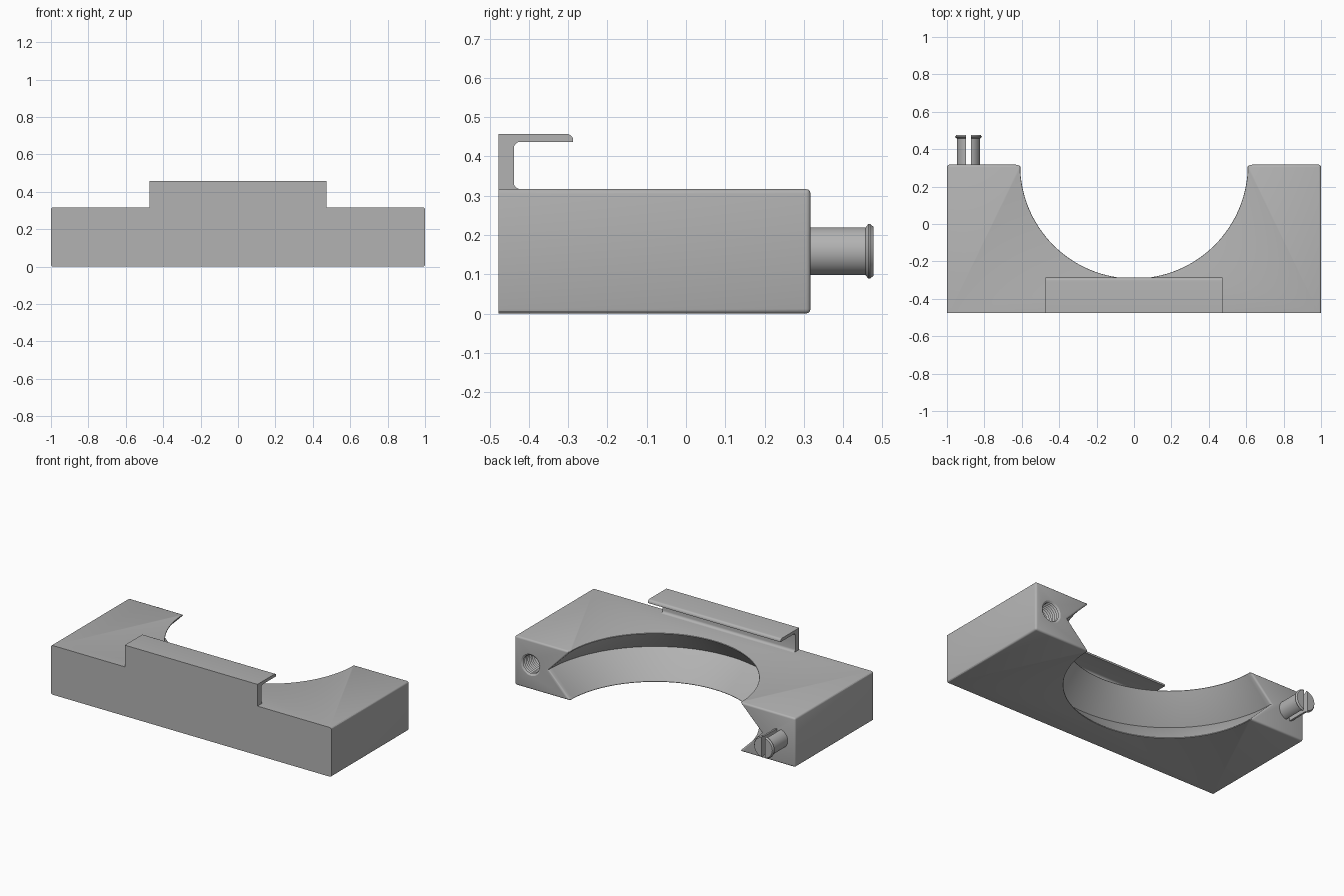
import bpy, bmesh, math
from mathutils import Matrix, Vector

cube = bpy.data.objects.get("Cube")
if cube:
    bpy.data.objects.remove(cube, do_unlink=True)

grey = bpy.data.materials.new("satin grey")
grey.use_nodes = True
grey.diffuse_color = (0.45, 0.45, 0.45, 1)
grey.node_tree.nodes["Principled BSDF"].inputs["Base Color"].default_value = grey.diffuse_color

FRONT, BACK, HEIGHT = -0.477, 0.317, 0.317
MID = HEIGHT / 2
BORE = 0.603
PIN_X = 0.885


def finish(name, bm, angle=30):
    bmesh.ops.recalc_face_normals(bm, faces=bm.faces)
    mesh = bpy.data.meshes.new(name)
    bm.to_mesh(mesh)
    bm.free()
    mesh.materials.append(grey)
    ob = bpy.data.objects.new(name, mesh)
    bpy.context.collection.objects.link(ob)
    bpy.ops.object.select_all(action="DESELECT")
    ob.select_set(True)
    bpy.context.view_layer.objects.active = ob
    bpy.ops.object.shade_smooth_by_angle(angle=math.radians(angle))
    return ob


def lathe(profile, x, steps=40):
    """Closed solid turned about a y-directed axis; profile holds (radius, y)."""
    bm = bmesh.new()
    rings = []
    for r, y in profile:
        turn = [2 * math.pi * i / steps for i in range(steps)]
        rings.append([bm.verts.new((x + r * math.cos(a), y, MID + r * math.sin(a))) for a in turn])
    for a, b in zip(rings, rings[1:]):
        for i in range(steps):
            j = (i + 1) % steps
            bm.faces.new((a[i], a[j], b[j], b[i]))
    bm.faces.new(rings[0])
    bm.faces.new(rings[-1])
    return bm


# Clamp body: half-round recess with a V groove along its wall
bm = bmesh.new()
STEPS = 64
layers = []
for z, r in ((0, BORE), (MID, BORE + MID), (HEIGHT, BORE)):
    arc = [math.pi * (1 + i / STEPS) for i in range(STEPS + 1)]
    layers.append([bm.verts.new((r * math.cos(a), BACK + r * math.sin(a), z)) for a in arc])
corners = [[bm.verts.new((x, y, z)) for x, y in ((1, BACK), (1, FRONT), (-1, FRONT), (-1, BACK))]
           for z in (0, HEIGHT)]
low, mid, top = layers
for a, b in ((low, mid), (mid, top)):
    for i in range(STEPS):
        bm.faces.new((a[i], a[i + 1], b[i + 1], b[i]))
bm.faces.new(low + corners[0])
bm.faces.new(top + corners[1])
for i in range(3):
    bm.faces.new((corners[0][i], corners[0][i + 1], corners[1][i + 1], corners[1][i]))
for end, c in ((0, 3), (-1, 0)):
    bm.faces.new((low[end], mid[end], top[end], corners[1][c], corners[0][c]))
bmesh.ops.recalc_face_normals(bm, faces=bm.faces)


def rounded(edge):
    a, b = (v.co for v in edge.verts)
    at_front = abs(a.y - FRONT) < 1e-4 and abs(b.y - FRONT) < 1e-4
    return not at_front and edge.is_manifold and edge.calc_face_angle_signed() > 0.5


bmesh.ops.bevel(bm, geom=[e for e in bm.edges if rounded(e)], offset=0.012,
                segments=3, profile=0.5, affect="EDGES", clamp_overlap=True)
body = finish("clamp_body", bm)

# Threaded socket cut into the left end
thread = [(0.07, BACK + 0.03)]
for i in range(11):
    y = BACK - 0.016 * i
    thread += [(0.07, y), (0.058, y - 0.008)]
cutter = finish("socket_cutter", lathe(thread, PIN_X))
cutter.hide_render = True
cut = body.modifiers.new("socket", "BOOLEAN")
cut.operation = "DIFFERENCE"
cut.solver = "EXACT"
cut.object = cutter
bpy.context.view_layer.objects.active = body
bpy.ops.object.modifier_apply(modifier=cut.name)
bpy.data.objects.remove(cutter, do_unlink=True)
bpy.context.view_layer.objects.active = body
body.select_set(True)
bpy.ops.object.shade_smooth_by_angle(angle=math.radians(30))


# Hooked rail on the front edge, extruded from its side profile
def fillet(cy, cz, r, start, end, n=5):
    angles = [math.radians(start + (end - start) * i / n) for i in range(n + 1)]
    return [(cy + r * math.cos(a), cz + r * math.sin(a)) for a in angles]


R = 0.016
TOP, UNDER, INNER, LIP = 0.457, 0.437, -0.438, -0.287
profile = [(FRONT, HEIGHT - 0.005), (INNER + R, HEIGHT - 0.005)]
profile += fillet(INNER + R, HEIGHT + R, R, 270, 180)
profile += fillet(INNER + R, UNDER - R, R, 180, 90)
profile += [(LIP, UNDER)]
profile += fillet(LIP - R, TOP - R, R, 0, 90)
profile += [(FRONT, TOP)]
bm = bmesh.new()
side = bm.faces.new([bm.verts.new((-0.473, y, z)) for y, z in profile])
new = bmesh.ops.extrude_face_region(bm, geom=[side])["geom"]
bmesh.ops.translate(bm, vec=(0.946, 0, 0), verts=[v for v in new if isinstance(v, bmesh.types.BMVert)])
finish("hook_rail", bm)

# Split snap pin on the right end: two mirrored halves with a flared tip
pin = [(0.062, BACK - 0.01), (0.062, 0.457), (0.071, 0.464), (0.071, 0.468), (0.064, 0.477)]
for name, sign in (("pin_half_left", 1), ("pin_half_right", -1)):
    bm = lathe(pin, -PIN_X)
    res = bmesh.ops.bisect_plane(bm, geom=bm.verts[:] + bm.edges[:] + bm.faces[:],
                                 plane_co=Vector((-PIN_X + sign * 0.013, 0, 0)),
                                 plane_no=Vector((sign, 0, 0)), clear_inner=True)
    rim = [e for e in res["geom_cut"] if isinstance(e, bmesh.types.BMEdge)]
    bmesh.ops.edgeloop_fill(bm, edges=rim)
    finish(name, bm)
